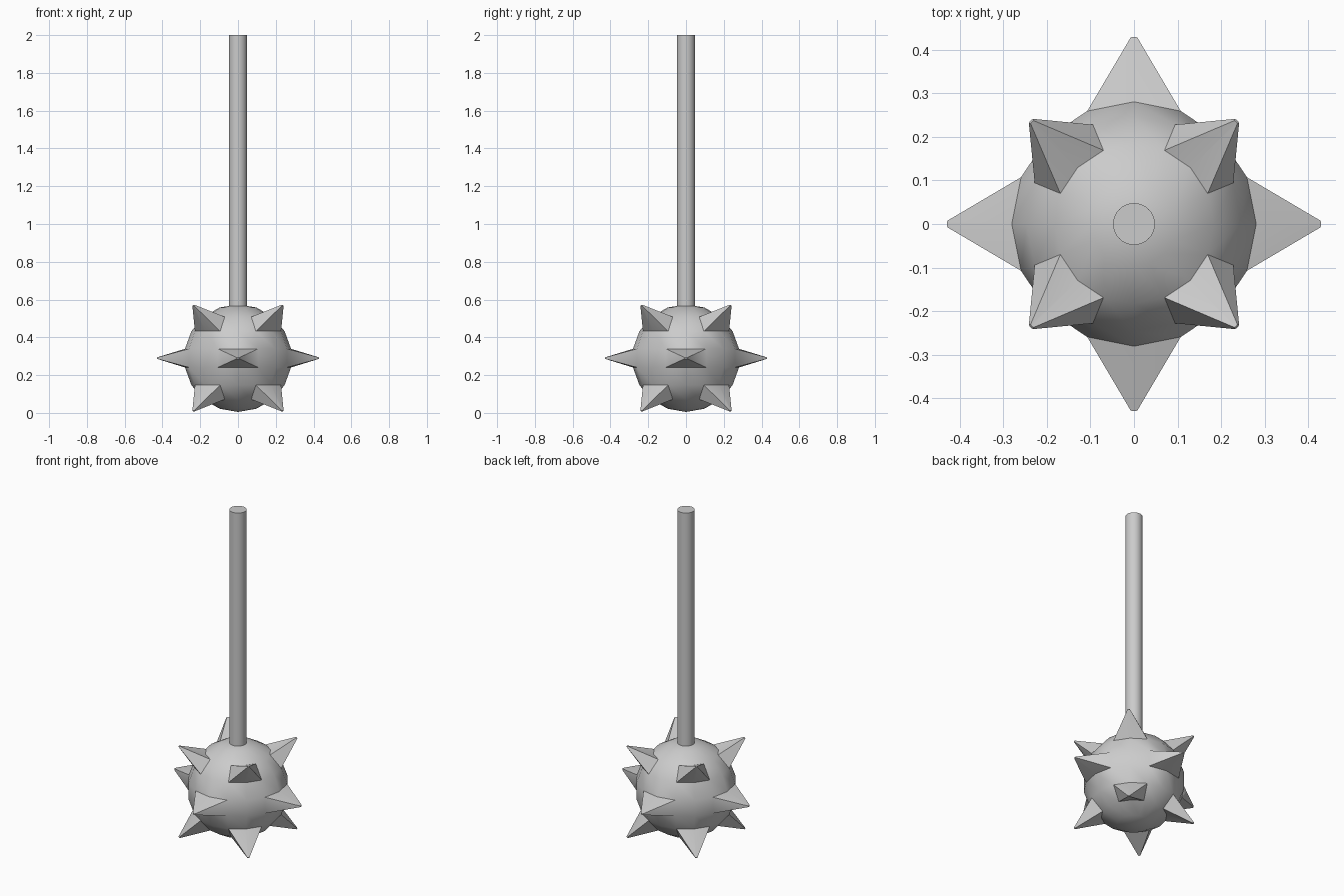
import bpy, bmesh, math
from mathutils import Vector, Matrix

if "Cube" in bpy.data.objects:
    bpy.data.objects.remove(bpy.data.objects["Cube"])

R = 0.285        # ball radius
CENTER_Z = 0.29  # ball centre height


def direction(lon, lat):
    a, b = math.radians(lon), math.radians(lat)
    return Vector((math.cos(a) * math.cos(b), math.sin(a) * math.cos(b), math.sin(b)))


def add_object(name, bm):
    mesh = bpy.data.meshes.new(name)
    bmesh.ops.recalc_face_normals(bm, faces=bm.faces)
    bm.to_mesh(mesh)
    bm.free()
    obj = bpy.data.objects.new(name, mesh)
    bpy.context.collection.objects.link(obj)
    bpy.ops.object.select_all(action='DESELECT')
    obj.select_set(True)
    bpy.context.view_layer.objects.active = obj
    bpy.ops.object.shade_smooth_by_angle(angle=math.radians(30))
    return obj


def pull_spike(bm, axis, tip_distance):
    """Extrude the pair of ball faces around an axis into a nearly pointed spike."""
    pair = sorted(bm.faces, key=lambda f: -f.calc_center_median().normalized().dot(axis)
                  if f.calc_center_median().length < R * 1.01 else 9)[:2]
    new = bmesh.ops.extrude_face_region(bm, geom=pair)['geom']
    old = [f for f in pair if f.is_valid]
    if old:
        bmesh.ops.delete(bm, geom=old, context='FACES')
    verts = [v for v in new if isinstance(v, bmesh.types.BMVert)]
    mid = sum((v.co for v in verts), Vector()) / len(verts)
    tip = axis * tip_distance
    for v in verts:
        v.co = tip + (v.co - mid) * 0.07


# Spiked ball: 16 x 9 sphere with face pairs pulled out
bm = bmesh.new()
bmesh.ops.create_uvsphere(bm, u_segments=16, v_segments=9, radius=R)
for k in range(4):
    pull_spike(bm, direction(90 * k, 0), 0.429)
    for lat in (40, -40):
        pull_spike(bm, direction(45 + 90 * k, lat), 0.435)
bmesh.ops.translate(bm, verts=bm.verts, vec=(0, 0, CENTER_Z))
add_object("spiked_ball", bm)

# Handle rod rising from the top of the ball
bottom, top = 0.55, 2.0
bm = bmesh.new()
bmesh.ops.create_cone(bm, cap_ends=True, segments=32, radius1=0.048, radius2=0.048,
                      depth=top - bottom,
                      matrix=Matrix.Translation((0, 0, (top + bottom) / 2)))
add_object("handle_rod", bm)
